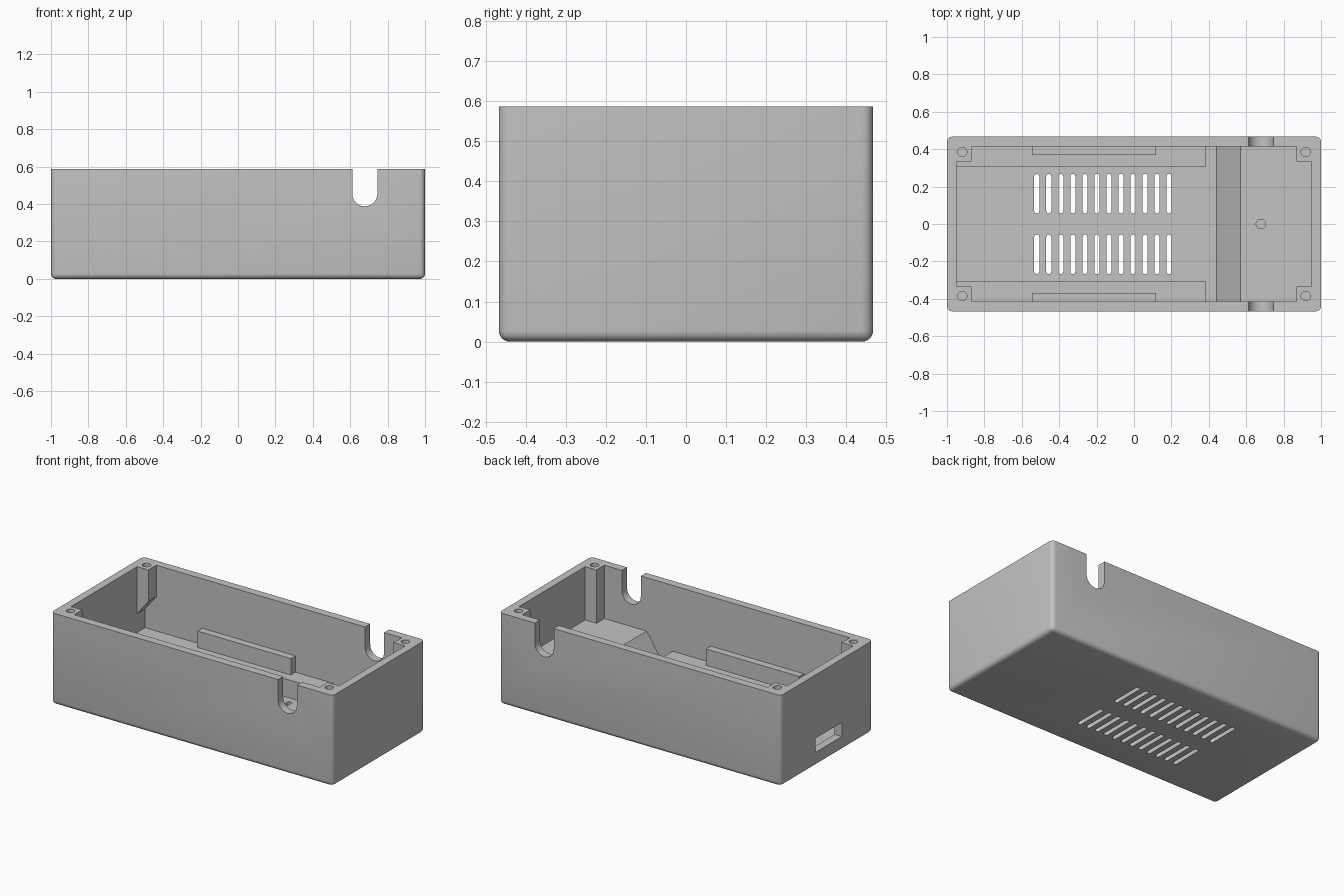
import bpy, bmesh, math

if "Cube" in bpy.data.objects:
    bpy.data.objects.remove(bpy.data.objects["Cube"], do_unlink=True)

# Overall sizes
LENGTH, WIDTH, HEIGHT = 1.0, 0.467, 0.587   # half length, half width, height
IN_X, IN_Y, FLOOR = 0.95, 0.415, 0.05       # cavity half sizes and floor level
POST = 0.08
SHELF_TOP, PLATFORM_TOP = 0.165, 0.245

grey = bpy.data.materials.new("plain grey")
grey.use_nodes = True
colour = (0.55, 0.55, 0.55, 1)
grey.diffuse_color = colour
grey.node_tree.nodes["Principled BSDF"].inputs["Base Color"].default_value = colour


def prism(bm, outline, axis, lo, hi):
    """Extrude a 2D outline along an axis."""
    place = {"x": lambda u, v, w: (w, u, v),
             "y": lambda u, v, w: (u, w, v),
             "z": lambda u, v, w: (u, v, w)}[axis]
    bottom = [bm.verts.new(place(u, v, lo)) for u, v in outline]
    top = [bm.verts.new(place(u, v, hi)) for u, v in outline]
    bm.faces.new(bottom)
    bm.faces.new(top)
    n = len(outline)
    for i in range(n):
        j = (i + 1) % n
        bm.faces.new((bottom[i], bottom[j], top[j], top[i]))


def rect(u0, u1, v0, v1):
    return [(u0, v0), (u1, v0), (u1, v1), (u0, v1)]


def capsule(u, v0, v1, r, steps=12):
    """Round-ended slot running along v; v0 == v1 gives a circle."""
    points = []
    for centre, start in ((v1, 0), (v0, math.pi)):
        for i in range(steps + 1):
            if v0 == v1 and i == steps:
                continue
            a = start + math.pi * i / steps
            points.append((u + r * math.cos(a), centre + r * math.sin(a)))
    return points


def finish(name, bm):
    bmesh.ops.recalc_face_normals(bm, faces=bm.faces)
    mesh = bpy.data.meshes.new(name)
    bm.to_mesh(mesh)
    bm.free()
    mesh.materials.append(grey)
    obj = bpy.data.objects.new(name, mesh)
    bpy.context.collection.objects.link(obj)
    return obj


def cut(obj, bm):
    """Subtract a temporary cutter."""
    cutter = finish("cutter", bm)
    cutter.hide_render = True
    mod = obj.modifiers.new("cut", "BOOLEAN")
    mod.operation, mod.solver, mod.object = "DIFFERENCE", "EXACT", cutter
    bpy.context.view_layer.objects.active = obj
    bpy.ops.object.modifier_apply(modifier=mod.name)
    bpy.data.objects.remove(cutter, do_unlink=True)


def smooth(obj):
    bpy.ops.object.select_all(action="DESELECT")
    obj.select_set(True)
    bpy.context.view_layer.objects.active = obj
    bpy.ops.object.shade_smooth_by_angle(angle=math.radians(30))


# Outer case with rounded upright and bottom edges
bm = bmesh.new()
prism(bm, rect(-LENGTH, LENGTH, -WIDTH, WIDTH), "z", 0, HEIGHT)
rounded = [e for e in bm.edges if min(v.co.z for v in e.verts) < 0.01]
bmesh.ops.bevel(bm, geom=rounded, offset=0.028, segments=6, profile=0.5, affect="EDGES")
case = finish("case_shell", bm)

# Cavity that leaves a square post in each corner
px, py = IN_X - POST, IN_Y - POST
quarter = [(IN_X, py), (px, py), (px, IN_Y)]
outline = (quarter + [(-x, y) for x, y in reversed(quarter)]
           + [(-x, -y) for x, y in quarter] + [(x, -y) for x, y in reversed(quarter)])
bm = bmesh.new()
prism(bm, outline, "z", FLOOR, 0.8)
cut(case, bm)

# Sloped undercut below the two posts at the port end
bm = bmesh.new()
prism(bm, [(-IN_X, FLOOR), (-px + 0.02, FLOOR), (-px + 0.02, 0.385),
           (-px, 0.385), (-IN_X, 0.285)], "y", -IN_Y, IN_Y)
cut(case, bm)

# Vents, screw holes, cable notches and end port
bm = bmesh.new()
for i in range(12):
    x = -0.52 + i * 0.0643
    for side in (-1, 1):
        ends = sorted((side * 0.07, side * 0.255))
        prism(bm, capsule(x, *ends, 0.0135, 8), "z", -0.1, FLOOR + 0.03)
for sx in (-1, 1):
    for sy in (-1, 1):
        prism(bm, capsule(sx * 0.918, sy * 0.385, sy * 0.385, 0.025), "z", 0.42, 0.8)
for lo, hi in ((-0.6, -0.35), (0.35, 0.6)):
    prism(bm, capsule(0.678, 0.455, 0.9, 0.067), "y", lo, hi)
prism(bm, rect(-0.15, 0.115, 0.09, 0.18), "x", -1.1, -0.9)
cut(case, bm)
smooth(case)

# Raised platform with sloped front and a screw hole
bm = bmesh.new()
prism(bm, [(0.44, FLOOR - 0.01), (0.44, FLOOR), (0.57, PLATFORM_TOP),
           (IN_X + 0.01, PLATFORM_TOP), (IN_X + 0.01, FLOOR - 0.01)],
      "y", -IN_Y - 0.01, IN_Y + 0.01)
platform = finish("raised_platform", bm)
bm = bmesh.new()
prism(bm, capsule(0.678, 0, 0, 0.025), "z", 0.1, 0.4)
cut(platform, bm)
smooth(platform)

# Shelves along both long walls, each with an upright rib
for name, side in (("front", -1), ("back", 1)):
    bm = bmesh.new()
    y0, y1 = sorted((side * 0.307, side * (IN_Y + 0.01)))
    prism(bm, rect(-IN_X - 0.01, 0.385, y0, y1), "z", FLOOR - 0.01, SHELF_TOP)
    finish(name + "_shelf", bm)
    bm = bmesh.new()
    y0, y1 = sorted((side * 0.368, side * (IN_Y + 0.01)))
    prism(bm, rect(-0.545, 0.117, y0, y1), "z", SHELF_TOP - 0.01, 0.27)
    finish(name + "_rib", bm)
